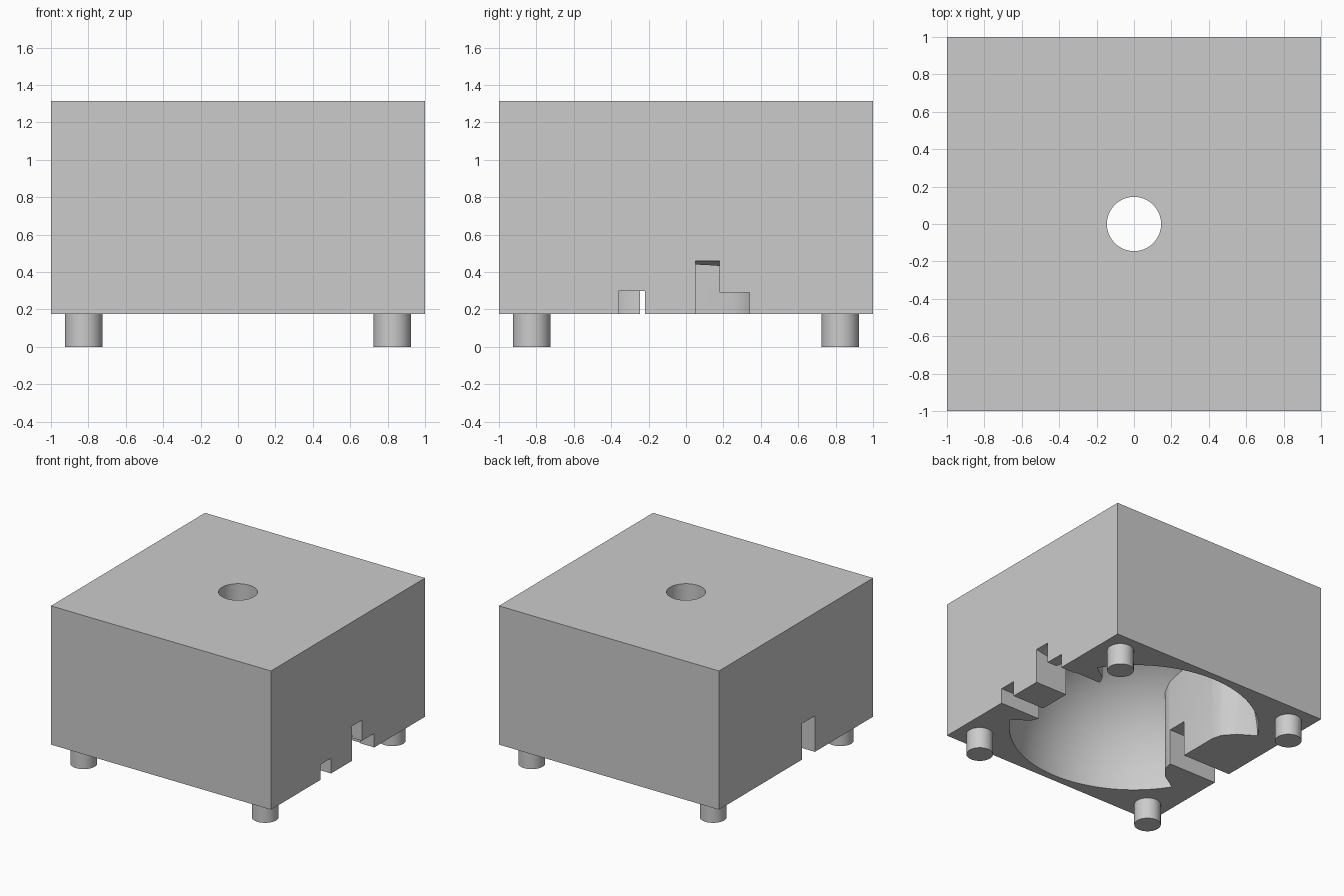
import bpy, math

old = bpy.data.objects.get("Cube")
if old:
    bpy.data.objects.remove(old, do_unlink=True)

BASE, TOP, R = 0.175, 1.315, 0.94

grey = bpy.data.materials.new("plain_grey")
grey.use_nodes = True
grey.diffuse_color = (0.6, 0.6, 0.6, 1)
grey.node_tree.nodes["Principled BSDF"].inputs["Base Color"].default_value = (0.6, 0.6, 0.6, 1)


def prism(name, outline, low, high, axis="z"):
    """Extrude an outline along z, or an x-z outline along y."""
    n = len(outline)
    place = (lambda a, b, h: (a, b, h)) if axis == "z" else (lambda a, b, h: (a, h, b))
    verts = [place(a, b, h) for h in (low, high) for a, b in outline]
    faces = [list(range(n))[::-1], list(range(n, 2 * n))]
    faces += [[i, (i + 1) % n, (i + 1) % n + n, i + n] for i in range(n)]
    mesh = bpy.data.meshes.new(name)
    mesh.from_pydata(verts, [], faces)
    ob = bpy.data.objects.new(name, mesh)
    bpy.context.collection.objects.link(ob)
    bpy.context.view_layer.objects.active = ob
    bpy.ops.object.select_all(action="DESELECT")
    ob.select_set(True)
    bpy.ops.object.mode_set(mode="EDIT")
    bpy.ops.mesh.select_all(action="SELECT")
    bpy.ops.mesh.normals_make_consistent(inside=False)
    bpy.ops.object.mode_set(mode="OBJECT")
    return ob


def box(name, x0, x1, y0, y1, z0, z1):
    return prism(name, [(x0, y0), (x1, y0), (x1, y1), (x0, y1)], z0, z1)


def cylinder(name, radius, x, y, z0, z1, sides=48):
    bpy.ops.mesh.primitive_cylinder_add(vertices=sides, radius=radius, depth=z1 - z0,
                                        location=(x, y, (z0 + z1) / 2))
    ob = bpy.context.object
    ob.name = name
    return ob


def cut(target, tool):
    mod = target.modifiers.new("cut", "BOOLEAN")
    mod.operation, mod.solver, mod.object = "DIFFERENCE", "EXACT", tool
    bpy.context.view_layer.objects.active = target
    bpy.ops.object.modifier_apply(modifier=mod.name)
    bpy.data.objects.remove(tool, do_unlink=True)


def finish(ob):
    ob.data.materials.clear()
    ob.data.materials.append(grey)
    bpy.ops.object.select_all(action="DESELECT")
    ob.select_set(True)
    bpy.context.view_layer.objects.active = ob
    bpy.ops.object.shade_smooth_by_angle(angle=math.radians(30))


# Dome cavity, with the inner lugs left standing
bpy.ops.mesh.primitive_uv_sphere_add(segments=96, ring_count=48, radius=R, location=(0, 0, BASE))
dome = bpy.context.object
dome.name = "dome_cutter"
for side in (-1, 1):
    horn = [(0.63, side * 0.35), (0.66, side * 0.42), (0.79, side * 0.51),
            (1.1, side * 0.51), (1.1, side * 0.35)]
    cut(dome, prism("horn", horn, -1, 1.3))
cut(dome, box("tongue", 0.71, 1.1, -0.22, 0.05, -1, 1.3))
lug = [(-1.1, -0.5), (-0.79, -0.5), (-0.66, -0.42), (-0.58, -0.33),
       (-0.56, -0.25), (-0.56, 0.25), (-0.58, 0.33), (-0.66, 0.42), (-0.79, 0.5), (-1.1, 0.5)]
cut(dome, prism("lug", lug, -1, 1.3))

# Main block with the cavity and the pouring hole
block = box("mould_block", -1, 1, -1, 1, BASE, TOP)
cut(block, dome)
cut(block, cylinder("hole_cutter", 0.145, 0, 0, 0.9, 1.5, 64))

# Notches in the lower edges of the two sides
cut(block, box("notch_cutter", 0.62, 1.1, -0.36, -0.22, 0, 0.3))
cut(block, box("notch_cutter", 0.62, 1.1, 0.05, 0.34, 0, 0.29))
arch = [(0.6, 0), (1.1, 0), (1.1, 0.47), (1.0, 0.46), (0.9, 0.44), (0.8, 0.39), (0.7, 0.32), (0.6, 0.3)]
cut(block, prism("arch_cutter", arch, 0.05, 0.18, "y"))
cut(block, box("slot_cutter", -1.1, -0.5, -0.245, -0.08, 0, 0.47))
finish(block)

# Four round feet
for x, xn in ((-0.825, "right"), (0.825, "left")):
    for y, yn in ((-0.825, "front"), (0.825, "back")):
        finish(cylinder(f"{yn}_{xn}_foot", 0.1, x, y, 0, BASE + 0.01))
